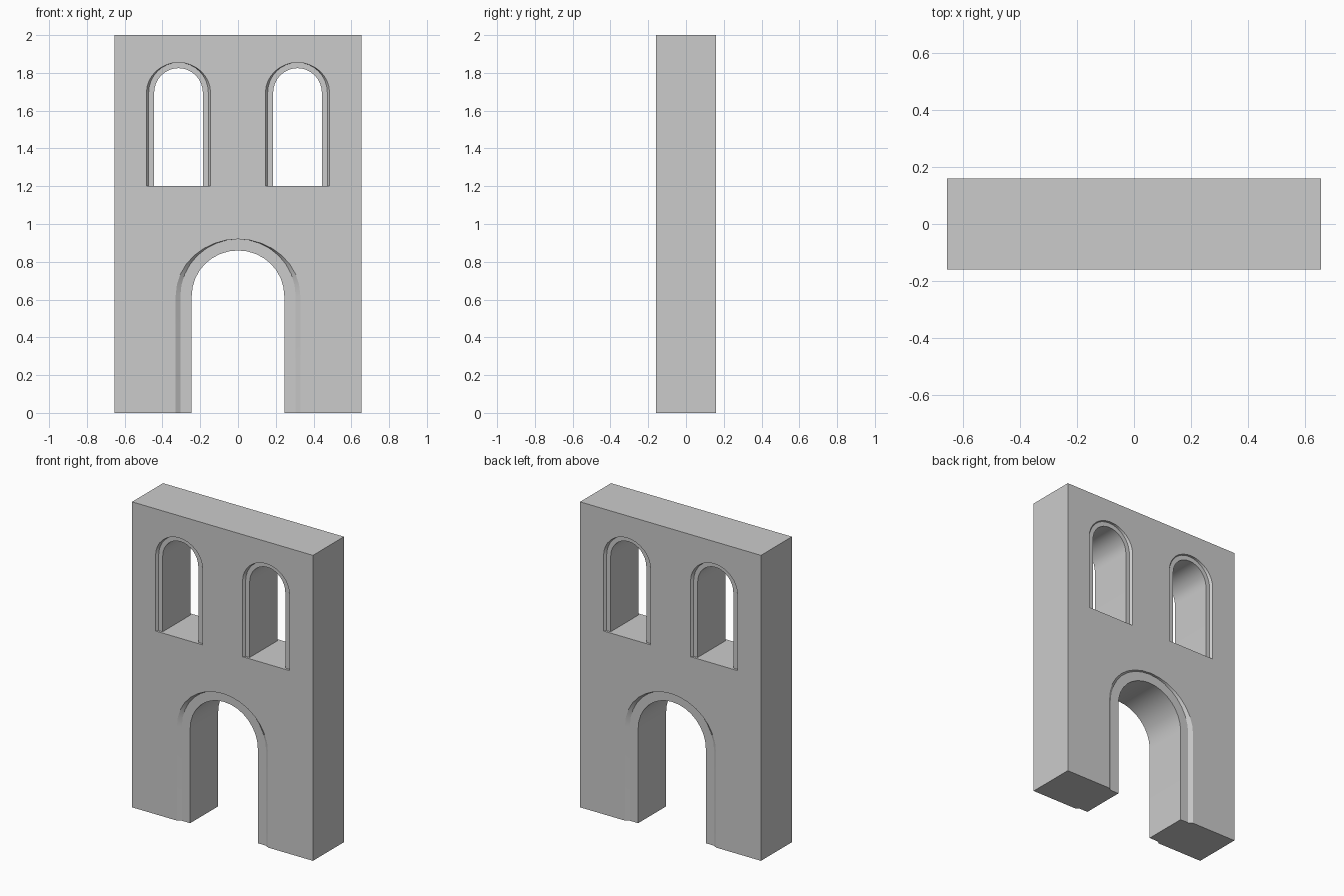
import bpy, bmesh, math

if "Cube" in bpy.data.objects:
    bpy.data.objects.remove(bpy.data.objects["Cube"])

W, D = 0.655, 0.16      # half width and half depth of the wall
RECESS = 0.015          # depth of the rebate around each opening
SEGS = 16


def arch(cx, half, foot, spring, top):
    """Outline from left foot, over the arch, to right foot."""
    pts = [(cx - half, foot)]
    for i in range(SEGS + 1):
        a = math.pi * (1 - i / SEGS)
        pts.append((cx + half * math.cos(a), spring + (top - spring) * math.sin(a)))
    return pts + [(cx + half, foot)]


def storey(name, z0, z1, arches):
    """Wall slab with stepped arches; each arch = (centre, spring, three (half, top) outlines)."""
    bm = bmesh.new()
    ys = [-D, -D + RECESS, -D + RECESS, D - RECESS, D - RECESS, D]
    corner = {(sx, sy, z): bm.verts.new((sx * W, sy * D, z))
              for sx in (-1, 1) for sy in (-1, 1) for z in (z0, z1)}
    fronts, backs, feet = [], [], []

    # stepped reveals running through the wall
    for cx, spring, outlines in arches:
        rings = []
        for y, (half, top) in zip(ys, outlines + outlines[::-1]):
            rings.append([bm.verts.new((x, y, z)) for x, z in arch(cx, half, z0, spring, top)])
        for a, b in zip(rings, rings[1:]):
            for i in range(len(a) - 1):
                bm.faces.new((a[i], a[i + 1], b[i + 1], b[i]))
        fronts += rings[0]
        backs += rings[-1]
        feet.append(([r[0] for r in rings], [r[-1] for r in rings]))

    # front, back, top and sides
    for sy, edge in ((-1, fronts), (1, backs)):
        bm.faces.new([corner[-1, sy, z0]] + edge + [corner[1, sy, z0],
                     corner[1, sy, z1], corner[-1, sy, z1]])
    bm.faces.new([corner[k] for k in ((-1, -1, z1), (1, -1, z1), (1, 1, z1), (-1, 1, z1))])
    for sx in (-1, 1):
        bm.faces.new([corner[k] for k in ((sx, -1, z0), (sx, 1, z0), (sx, 1, z1), (sx, -1, z1))])

    # undersides of the piers
    left = [corner[-1, -1, z0], corner[-1, 1, z0]]
    for foot_l, foot_r in feet:
        bm.faces.new(left + foot_l[::-1])
        left = foot_r
    bm.faces.new(left + [corner[1, 1, z0], corner[1, -1, z0]])

    bmesh.ops.recalc_face_normals(bm, faces=bm.faces)
    mesh = bpy.data.meshes.new(name)
    bm.to_mesh(mesh)
    bm.free()
    ob = bpy.data.objects.new(name, mesh)
    bpy.context.collection.objects.link(ob)
    bpy.context.view_layer.objects.active = ob
    ob.select_set(True)
    bpy.ops.object.shade_smooth_by_angle(angle=math.radians(30))
    ob.select_set(False)


# gateway storey
storey("gateway_wall", 0, 1.2, [(0, 0.62, [(0.33, 0.92), (0.305, 0.92), (0.245, 0.86)])])

# window storey
window = [(0.17, 1.855), (0.158, 1.855), (0.129, 1.825)]
storey("window_wall", 1.2, 2.0, [(x, 1.695, window) for x in (-0.315, 0.315)])
